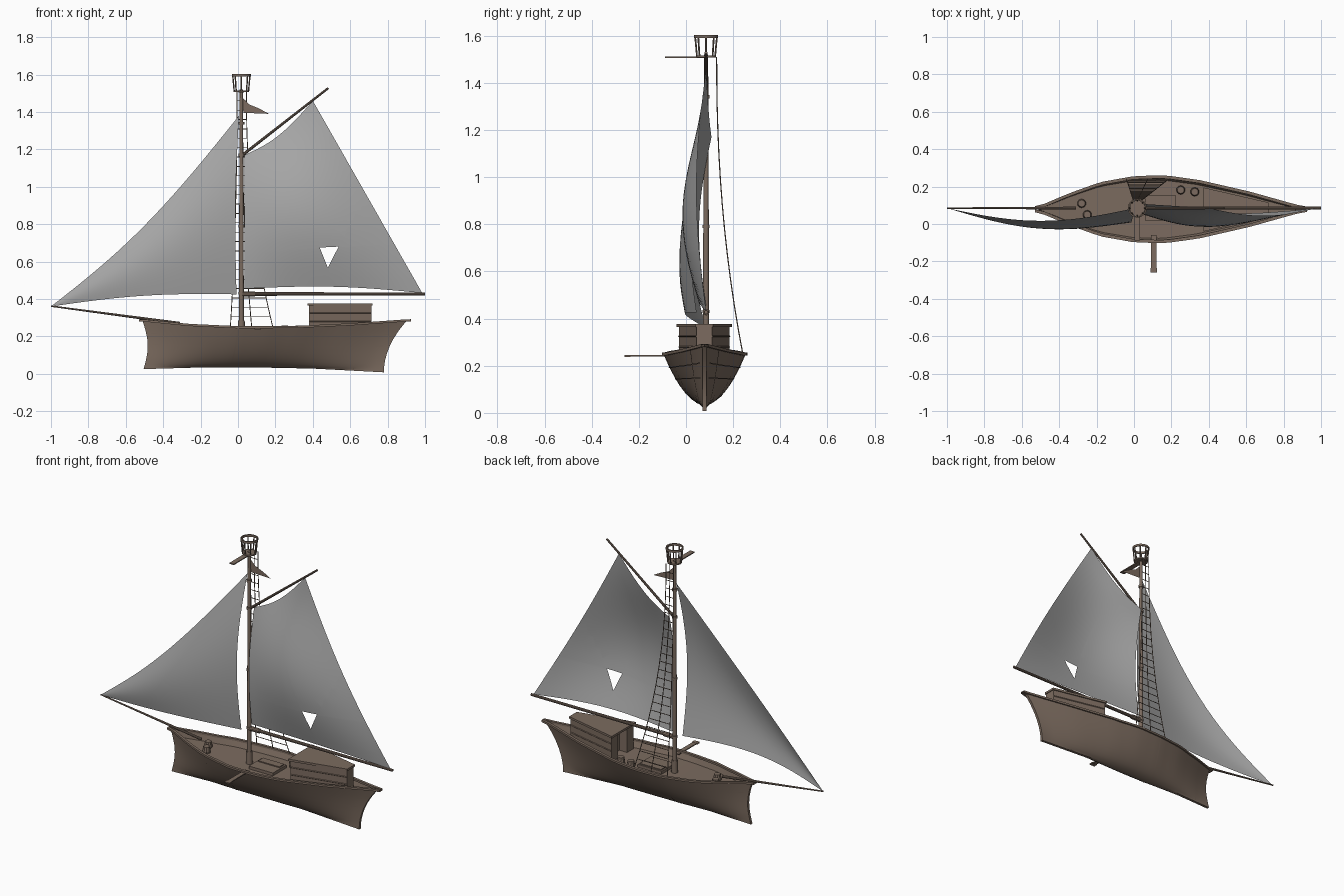
import bpy, bmesh
from math import sin, cos, pi
from mathutils import Vector

cube = bpy.data.objects.get("Cube")
if cube:
    bpy.data.objects.remove(cube)

HY = 0.079  # centreline of the hull
CY = 0.085  # centreline of the rig


def material(name, col):
    m = bpy.data.materials.new(name)
    m.use_nodes = True
    m.diffuse_color = (*col, 1)
    m.node_tree.nodes["Principled BSDF"].inputs["Base Color"].default_value = (*col, 1)
    return m


WOOD = material("brown wood", (0.2, 0.148, 0.115))
CLOTH = material("grey sailcloth", (0.39, 0.39, 0.39))


def finish(name, bm, mat=WOOD, smooth=True):
    bmesh.ops.recalc_face_normals(bm, faces=bm.faces[:])
    me = bpy.data.meshes.new(name)
    bm.to_mesh(me)
    bm.free()
    me.materials.append(mat)
    ob = bpy.data.objects.new(name, me)
    bpy.context.collection.objects.link(ob)
    if smooth:
        bpy.ops.object.select_all(action='DESELECT')
        ob.select_set(True)
        bpy.context.view_layer.objects.active = ob
        bpy.ops.object.shade_smooth_by_angle(angle=0.6)


def add_grid(bm, f, nu, nv):
    rows = [[bm.verts.new(f(i / nu, j / nv)) for j in range(nv + 1)] for i in range(nu + 1)]
    for a, b in zip(rows, rows[1:]):
        for j in range(nv):
            bm.faces.new((a[j], b[j], b[j + 1], a[j + 1]))


def add_rod(bm, a, b, r1, r2=None, n=8):
    a, b = Vector(a), Vector(b)
    d = b - a
    mat = d.to_track_quat('Z', 'Y').to_matrix().to_4x4()
    mat.translation = (a + b) / 2
    bmesh.ops.create_cone(bm, cap_ends=True, segments=n, radius1=r1,
                          radius2=r1 if r2 is None else r2, depth=d.length, matrix=mat)


def rod(name, a, b, r1, r2=None, n=10):
    bm = bmesh.new()
    add_rod(bm, a, b, r1, r2, n)
    finish(name, bm)


def prism(name, pts, z0, z1):
    bm = bmesh.new()
    face = bm.faces.new([bm.verts.new((x, y, z0)) for x, y in pts])
    top = bmesh.ops.extrude_face_region(bm, geom=[face])["geom"]
    bmesh.ops.translate(bm, vec=(0, 0, z1 - z0), verts=[v for v in top if isinstance(v, bmesh.types.BMVert)])
    finish(name, bm, smooth=False)


def box(name, x0, x1, y0, y1, z0, z1):
    prism(name, [(x0, y0), (x1, y0), (x1, y1), (x0, y1)], z0, z1)


def lerp_table(table, x):
    for (a, fa), (b, fb) in zip(table, table[1:]):
        if x <= b:
            return fa + (fb - fa) * max(0, (x - a) / (b - a))
    return table[-1][1]


# Hull shape: half width at the rail, rail height and keel height along x
WIDTH = [(-.51, .008), (-.35, .076), (-.18, .137), (0, .169), (.165, .174),
         (.35, .148), (.62, .086), (.83, .027), (.91, .006)]
SHEER = [(-.51, .283), (-.26, .258), (0, .246), (.3, .247), (.6, .261), (.91, .283)]
KEEL = [(-.51, .025), (-.2, .034), (.1, .034), (.4, .028), (.78, .008)]


def hull(u, t, side, out=0.0):
    bow = -.505 + .025 * sin(pi * t) - .005 * t
    stern = .78 + .12 * t * t
    x = bow + u * (stern - bow)
    rail_x = -.51 + u * 1.41
    w = max(.008, lerp_table(WIDTH, rail_x) * t ** .52)
    z0, z1 = lerp_table(KEEL, x), lerp_table(SHEER, rail_x)
    return (x, HY + side * (w + out), z0 + t * (z1 - z0))


bm = bmesh.new()
for s in (-1, 1):
    add_grid(bm, lambda u, t: hull(u, t * t, s), 28, 10)
for u in (0, 1):  # stem and stern faces
    add_grid(bm, lambda a, t: hull(u, t * t, 2 * a - 1), 1, 10)
add_grid(bm, lambda u, a: hull(u, 0, 2 * a - 1), 28, 1)
bmesh.ops.remove_doubles(bm, verts=bm.verts[:], dist=.0002)
finish("hull", bm)

# Deck, set below the rail
def deck_point(u, a):
    x, y, z = hull(u, .83, 1)
    return (x, HY + (2 * a - 1) * (y - HY - .002), z)

bm = bmesh.new()
add_grid(bm, deck_point, 28, 2)
finish("deck", bm)

# Rail: a four-sided strip that follows the sheer on each side
def rail_point(u, v, side):
    x = -.53 + u * 1.455
    w = lerp_table(WIDTH, x)
    k = round(v * 4) % 4
    off = (.008, .008, -.009, -.009)[k]
    z = lerp_table(SHEER, x) + (0, .012, .012, 0)[k] - .003
    return (x, HY + side * max(.0005, w + off), z)

bm = bmesh.new()
for s in (-1, 1):
    add_grid(bm, lambda u, v: rail_point(u, v, s), 28, 4)
bmesh.ops.remove_doubles(bm, verts=bm.verts[:], dist=.0001)
finish("rail", bm)

# Raised strakes and frames on the hull
bm = bmesh.new()
for s in (-1, 1):
    for t0 in (.51, .74):
        add_grid(bm, lambda u, v: hull(.02 + .95 * u, t0 + .02 * v, s, .003), 28, 1)
    for u0 in (.08, .36, .87):
        add_grid(bm, lambda v, t: hull(u0 + .006 * v, .03 + .95 * t * t, s, .003), 1, 10)
finish("hull_strakes", bm)

# Cabin, tapering to the stern, with a recessed doorway
prism("cabin_walls", [(.38, -.03), (.715, .045), (.715, .11), (.38, .185), (.38, .12),
                      (.43, .12), (.43, .035), (.38, .035)], .205, .364)
prism("cabin_roof", [(.372, -.04), (.72, .04), (.72, .115), (.372, .195)], .364, .377)
bm = bmesh.new()
for y0, y1 in ((-.03, .044), (.185, .111)):
    for z in (.28, .325):
        add_rod(bm, (.385, y0, z), (.712, y1, z), .003, n=4)
finish("cabin_trim", bm)

# Deck fittings
box("hatch_frame", .06, .225, .02, .152, .19, .228)
box("hatch_lid", .07, .215, .098, .145, .228, .234)
for i, (x, y) in enumerate([(-.28, .11), (-.25, .05), (.25, .182), (.325, .172)]):
    bm = bmesh.new()
    add_rod(bm, (x, y, .2), (x, y, .23), .019, .024, 10)
    add_rod(bm, (x, y, .23), (x, y, .257), .024, .019, 10)
    finish("barrel_%d" % i, bm)
box("gangplank", .092, .12, -.26, -.06, .239, .245)
box("gangplank_end", .088, .124, -.26, -.235, .238, .246)

# Mast and spars
MX = .018
rod("mast", (MX, CY, .19), (MX, CY, 1.52), .014, .009, n=12)
rod("mast_foot", (MX, CY, .19), (MX, CY, .285), .02, .018, n=12)
bm = bmesh.new()
for z in (.43, .79, 1.17, 1.34):
    add_rod(bm, (MX, CY, z - .007), (MX, CY, z + .007), .0155, n=12)
finish("mast_bands", bm)
rod("bowsprit", (-.31, CY, .27), (-1, CY, .362), .008, .004)
rod("boom", (MX, CY, .427), (1, CY, .427), .01, .008)
rod("boom_collar", (MX, CY, .427), (.09, CY, .427), .014)
rod("gaff", (MX, CY, 1.165), (.483, CY, 1.528), .008, .006)

# Lookout basket
bm = bmesh.new()
add_rod(bm, (MX, CY, 1.508), (MX, CY, 1.516), .042, n=16)
finish("basket_floor", bm)
bm = bmesh.new()
for i in range(8):
    c, s = cos(i * pi / 4), sin(i * pi / 4)
    add_rod(bm, (MX + .039 * c, CY + .039 * s, 1.512), (MX + .046 * c, CY + .046 * s, 1.59), .004, n=5)

def ring(u, v):
    k = round(v * 4) % 4
    r = (.044, .051, .051, .044)[k]
    z = (1.59, 1.59, 1.603, 1.603)[k]
    return (MX + r * cos(2 * pi * u), CY + r * sin(2 * pi * u), z)

add_grid(bm, ring, 16, 4)
bmesh.ops.remove_doubles(bm, verts=bm.verts[:], dist=.0001)
finish("basket_rails", bm)
box("lookout_plank", .003, .033, -.088, .09, 1.505, 1.511)

# Pennant
bm = bmesh.new()
bm.faces.new([bm.verts.new((x, CY, z)) for x, z in
              [(.02, 1.48), (.06, 1.44), (.11, 1.42), (.165, 1.39), (.09, 1.393), (.03, 1.395)]])
finish("pennant", bm, smooth=False)

# Rope ladder from the rail to the masthead
def shroud(s, a):
    k = (1 - s) ** 2.2
    return (-.005 + .05 * a + k * (-.035 + .175 * a), .13 + .11 * k, .255 + 1.255 * s)

bm = bmesh.new()
for a in (0, .5, 1):
    for i in range(12):
        add_rod(bm, shroud(i / 12, a), shroud((i + 1) / 12, a), .0025, n=5)
for i in range(1, 25):
    add_rod(bm, shroud(i / 25, 0), shroud(i / 25, 1), .0022, n=5)
finish("rope_ladder", bm)


# Sails
def mainsail(u, v):
    low = Vector((.035, CY, .455)).lerp(Vector((.985, CY, .432)), u)
    high = Vector((.035, CY + .023, 1.17)).lerp(Vector((.4, CY, 1.46)), u)
    p = low.lerp(high, v)
    p.z += sin(pi * u) * (.022 * (1 - v) - .04 * v)
    p.y -= .09 * sin(pi * v) * (.45 + .55 * sin(pi * u)) + .03 * sin(pi * u) * (1 - v)
    return p


def jib(u, v):
    mast_side = Vector((-.008, .045, .425)).lerp(Vector((.005, CY, 1.38)), v)
    p = Vector((-1, CY, .36)).lerp(mast_side, u)
    p.z += sin(pi * u) * (.025 * (1 - v) - .075 * v)
    p.x -= .012 * u * sin(pi * v)
    p.y -= .068 * sin(pi * u) * (1 + .25 * sin(pi * v)) + .055 * u * u * sin(pi * v)
    return p


bm = bmesh.new()
add_grid(bm, jib, 20, 16)
bmesh.ops.remove_doubles(bm, verts=bm.verts[:], dist=.0002)
finish("jib", bm, CLOTH)

# Mainsail with a torn triangular hole
bm = bmesh.new()
add_grid(bm, mainsail, 20, 16)
hole = [Vector(p) for p in ((.437, 0, .675), (.48, 0, .567), (.538, 0, .68))]
cuts = []
for a, b in zip(hole, hole[1:] + hole[:1]):
    n = Vector((b.z - a.z, 0, a.x - b.x))
    cuts.append((a, n))
    bmesh.ops.bisect_plane(bm, geom=bm.verts[:] + bm.edges[:] + bm.faces[:], plane_co=a, plane_no=n)
torn = [f for f in bm.faces if all((f.calc_center_median() - a).dot(n) < 0 for a, n in cuts)]
bmesh.ops.delete(bm, geom=torn, context='FACES')
finish("mainsail", bm, CLOTH)
